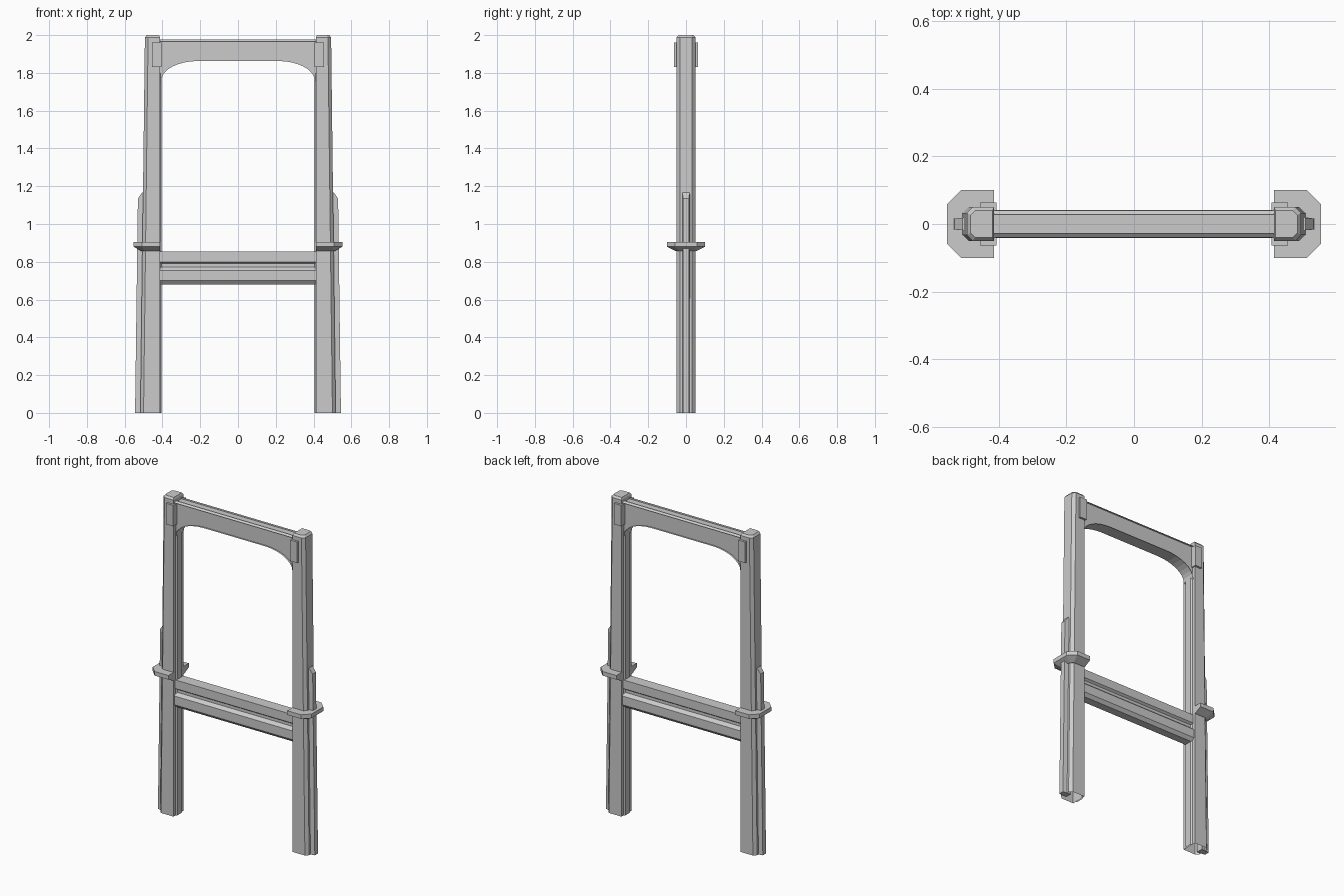
import bpy, bmesh, math

if "Cube" in bpy.data.objects:
    bpy.data.objects.remove(bpy.data.objects["Cube"])


def make(name, rings, caps=(True, True), mirror=False):
    """Skin a list of equal-length closed rings into one flat-shaded object."""
    bm = bmesh.new()
    loops = [[bm.verts.new(p) for p in r] for r in rings]
    n = len(loops[0])
    for a, b in zip(loops, loops[1:]):
        for i in range(n):
            j = (i + 1) % n
            bm.faces.new((a[i], a[j], b[j], b[i]))
    if caps[0]:
        bm.faces.new(loops[0][::-1])
    if caps[1]:
        bm.faces.new(loops[-1])
    bmesh.ops.recalc_face_normals(bm, faces=bm.faces)
    mesh = bpy.data.meshes.new(name)
    bm.to_mesh(mesh)
    bm.free()
    ob = bpy.data.objects.new(name, mesh)
    bpy.context.collection.objects.link(ob)
    if mirror:
        ob.modifiers.new("mirror", 'MIRROR').use_axis[0] = True
    return ob


def d_ring(x0, x1, hy, ch, z):
    """Plan outline with a flat inner end and chamfered outer corners."""
    return [(x0, -hy, z), (x1 - ch, -hy, z), (x1, -hy + ch, z),
            (x1, hy - ch, z), (x1 - ch, hy, z), (x0, hy, z)]


def box(name, x0, x1, y0, y1, z0, z1, mirror=False):
    ring = [(x0, y0), (x1, y0), (x1, y1), (x0, y1)]
    return make(name, [[(x, y, z) for x, y in ring] for z in (z0, z1)], mirror=mirror)


# Tapered side posts, open at the foot, with a small bevel on top
make("side_post", [d_ring(0.413, 0.517, 0.05, 0.017, 0),
                   d_ring(0.413, 0.493, 0.05, 0.017, 1.988),
                   d_ring(0.418, 0.483, 0.04, 0.014, 2.0)],
     caps=(False, True), mirror=True)

# Ridge running up the inner face of each post
ridge = [(0.414, -0.032), (0.405, -0.022), (0.405, 0.022), (0.414, 0.032)]
make("post_inner_ridge", [[(x, y, z) for x, y in ridge] for z in (0, 1.80)],
     caps=(False, True), mirror=True)

# Outer rib with a sloped top
rib = [(0.49, 0, 0.022), (0.545, 0, 0.016), (0.53, 1.135, 0.016),
       (0.507, 1.167, 0.018), (0.49, 1.167, 0.022)]
make("post_outer_rib", [[(x, s * y, z) for x, z, y in rib] for s in (-1, 1)], mirror=True)

# Collar plates with tapered undersides
make("post_collar", [d_ring(0.413, 0.513, 0.055, 0.018, 0.857),
                     d_ring(0.413, 0.552, 0.101, 0.043, 0.88),
                     d_ring(0.413, 0.552, 0.101, 0.043, 0.906)], mirror=True)

# Corner blocks that clasp the top beam
box("beam_block", 0.406, 0.455, -0.063, 0.063, 1.83, 1.962, mirror=True)

# Arched top beam: a rounded underside and chamfered top edges
N = 8
half = [(0.415, 1.75)]
for i in range(N + 1):
    t = math.pi / 2 * i / N
    half.append((0.21 + 0.196 * math.cos(t), 1.76 + 0.103 * math.sin(t)))
under = half + [(-x, z) for x, z in reversed(half)]


def beam_ring(y, top):
    return [(x, y, z) for x, z in under] + [(-0.42, y, top), (0.42, y, top)]


make("arched_top_beam", [beam_ring(-0.028, 1.977), beam_ring(-0.04, 1.967),
                         beam_ring(0.04, 1.967), beam_ring(0.028, 1.977)])

# Moulded lower rail: upper board, groove, then a chamfered lower moulding
side = [(0.036, 0.854), (0.036, 0.80), (0.022, 0.79), (0.022, 0.772),
        (0.042, 0.755), (0.042, 0.70), (0.025, 0.68)]
profile = side + [(-y, z) for y, z in reversed(side)]
make("moulded_lower_rail", [[(x, y, z) for y, z in profile] for x in (-0.42, 0.42)])
